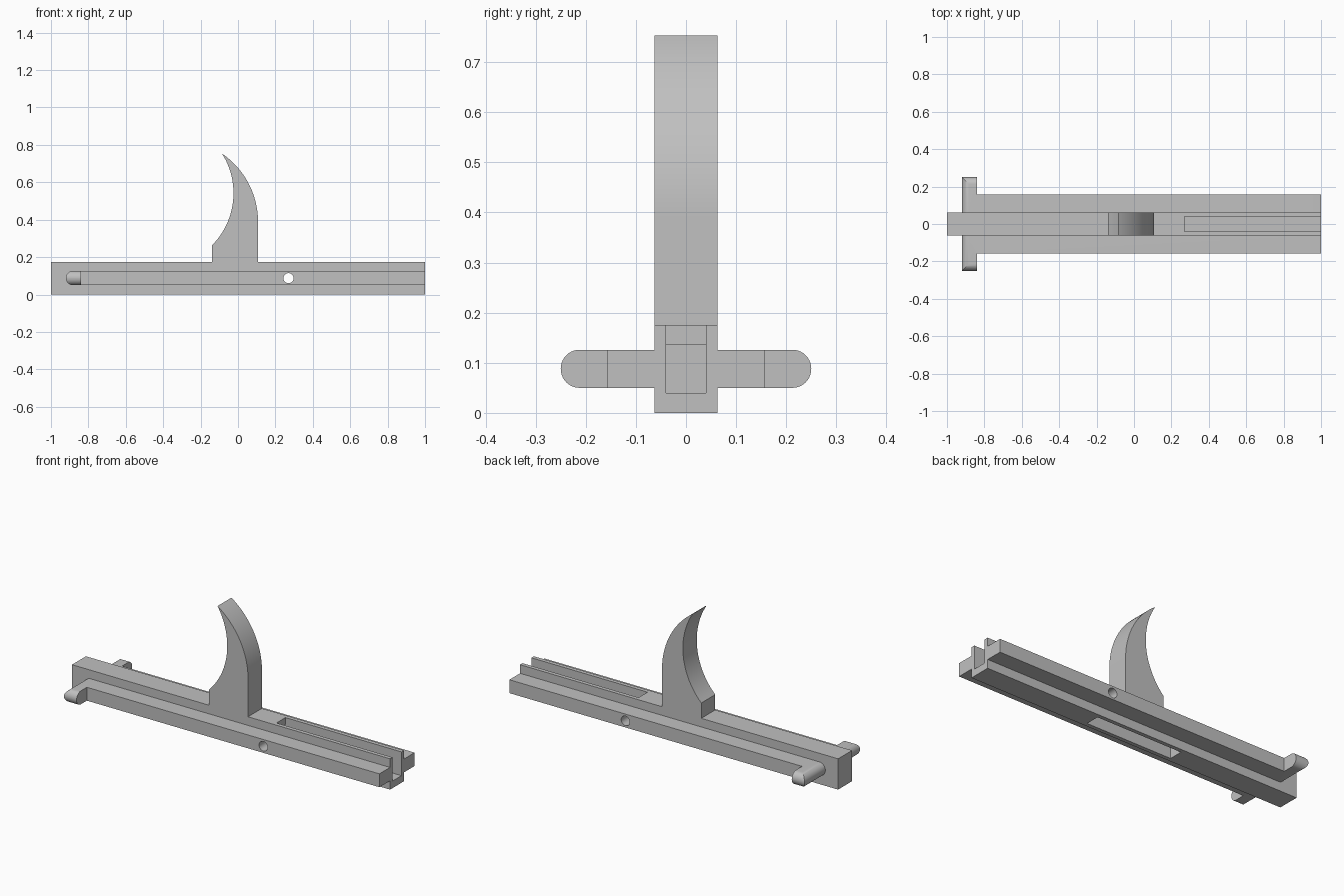
import bpy, bmesh, math
from mathutils import Vector

cube = bpy.data.objects.get("Cube")
if cube:
    bpy.data.objects.remove(cube, do_unlink=True)

HALF_W = 0.0625                    # half width of the bar and fin
FLANGE_LOW, FLANGE_HIGH = 0.05, 0.126
PIVOT_X = 0.27

grey = bpy.data.materials.new("plain grey")
grey.use_nodes = True
grey.diffuse_color = (0.53, 0.53, 0.53, 1)
grey.node_tree.nodes["Principled BSDF"].inputs["Base Color"].default_value = grey.diffuse_color


def arc(a, b, c, steps=24):
    """Points on the circle from a through b to c."""
    d = 2 * (a[0] * (b[1] - c[1]) + b[0] * (c[1] - a[1]) + c[0] * (a[1] - b[1]))
    sa, sb, sc = (p[0] ** 2 + p[1] ** 2 for p in (a, b, c))
    cx = (sa * (b[1] - c[1]) + sb * (c[1] - a[1]) + sc * (a[1] - b[1])) / d
    cy = (sa * (c[0] - b[0]) + sb * (a[0] - c[0]) + sc * (b[0] - a[0])) / d
    r = math.hypot(a[0] - cx, a[1] - cy)
    start = math.atan2(a[1] - cy, a[0] - cx)
    sweep = math.remainder(math.atan2(c[1] - cy, c[0] - cx) - start, math.tau)
    angles = [start + sweep * i / steps for i in range(steps + 1)]
    return [(cx + r * math.cos(t), cy + r * math.sin(t)) for t in angles]


def prism(name, outline, axis, low, high, round_ends=False):
    """Extrude an outline along y (outline in x, z) or z (outline in x, y)."""
    bm = bmesh.new()
    place = (lambda p: (p[0], low, p[1])) if axis == "y" else (lambda p: (p[0], p[1], low))
    face = bm.faces.new([bm.verts.new(place(p)) for p in outline])
    ext = bmesh.ops.extrude_face_region(bm, geom=[face])
    step = Vector((0, high - low, 0) if axis == "y" else (0, 0, high - low))
    bmesh.ops.translate(bm, vec=step, verts=[v for v in ext["geom"] if isinstance(v, bmesh.types.BMVert)])
    bmesh.ops.recalc_face_normals(bm, faces=bm.faces)
    if round_ends:
        tip = max(v.co.y for v in bm.verts)
        edges = [e for e in bm.edges if all(abs(abs(v.co.y) - tip) < 1e-5 for v in e.verts)
                 and abs(e.verts[0].co.z - e.verts[1].co.z) < 1e-5]
        bmesh.ops.bevel(bm, geom=edges, offset=(high - low) / 2 - 0.0003, segments=10,
                        profile=0.5, affect="EDGES")
    mesh = bpy.data.meshes.new(name)
    bm.to_mesh(mesh)
    bm.free()
    mesh.materials.append(grey)
    obj = bpy.data.objects.new(name, mesh)
    bpy.context.collection.objects.link(obj)
    return obj


def combine(target, other, operation):
    mod = target.modifiers.new(operation.lower(), "BOOLEAN")
    mod.operation, mod.solver, mod.object = operation, "EXACT", other
    bpy.context.view_layer.objects.active = target
    bpy.ops.object.modifier_apply(modifier=mod.name)
    bpy.data.objects.remove(other, do_unlink=True)


# Bar and curved fin as one side profile
tip = (-0.085, 0.753)
outline = [(-1, 0), (1, 0), (1, 0.175), (0.107, 0.175)]
outline += arc((0.107, 0.39), (0.056, 0.595), tip)
outline += arc(tip, (-0.024, 0.541), (-0.14, 0.262))[1:]
outline += [(-0.14, 0.175), (-1, 0.175)]
body = prism("bar_with_curved_fin", outline, "y", -HALF_W, HALF_W)

# Side flanges with round-ended ears
half = [(1, 0.158), (-0.84, 0.158), (-0.84, 0.25), (-0.92, 0.25)]
plan = half + [(x, -y) for x, y in reversed(half)]
combine(body, prism("side_flanges", plan, "z", FLANGE_LOW, FLANGE_HIGH, True), "UNION")

# Slot open below in the middle, and open above towards the end
slot = [(-PIVOT_X, -0.1), (PIVOT_X, -0.1), (PIVOT_X, 0.04), (1.1, 0.04),
        (1.1, 0.3), (PIVOT_X, 0.3), (PIVOT_X, 0.135), (-PIVOT_X, 0.135)]
combine(body, prism("slot_cutter", slot, "y", -0.04, 0.04), "DIFFERENCE")

# Pivot pin hole through both sides
ring = [(PIVOT_X + 0.027 * math.cos(i * math.tau / 32), 0.0875 + 0.027 * math.sin(i * math.tau / 32))
        for i in range(32)]
combine(body, prism("pin_hole_cutter", ring, "y", -0.3, 0.3), "DIFFERENCE")

# Smooth curves, sharp corners
bpy.ops.object.select_all(action="DESELECT")
body.select_set(True)
bpy.context.view_layer.objects.active = body
bpy.ops.object.shade_smooth_by_angle(angle=math.radians(30))
